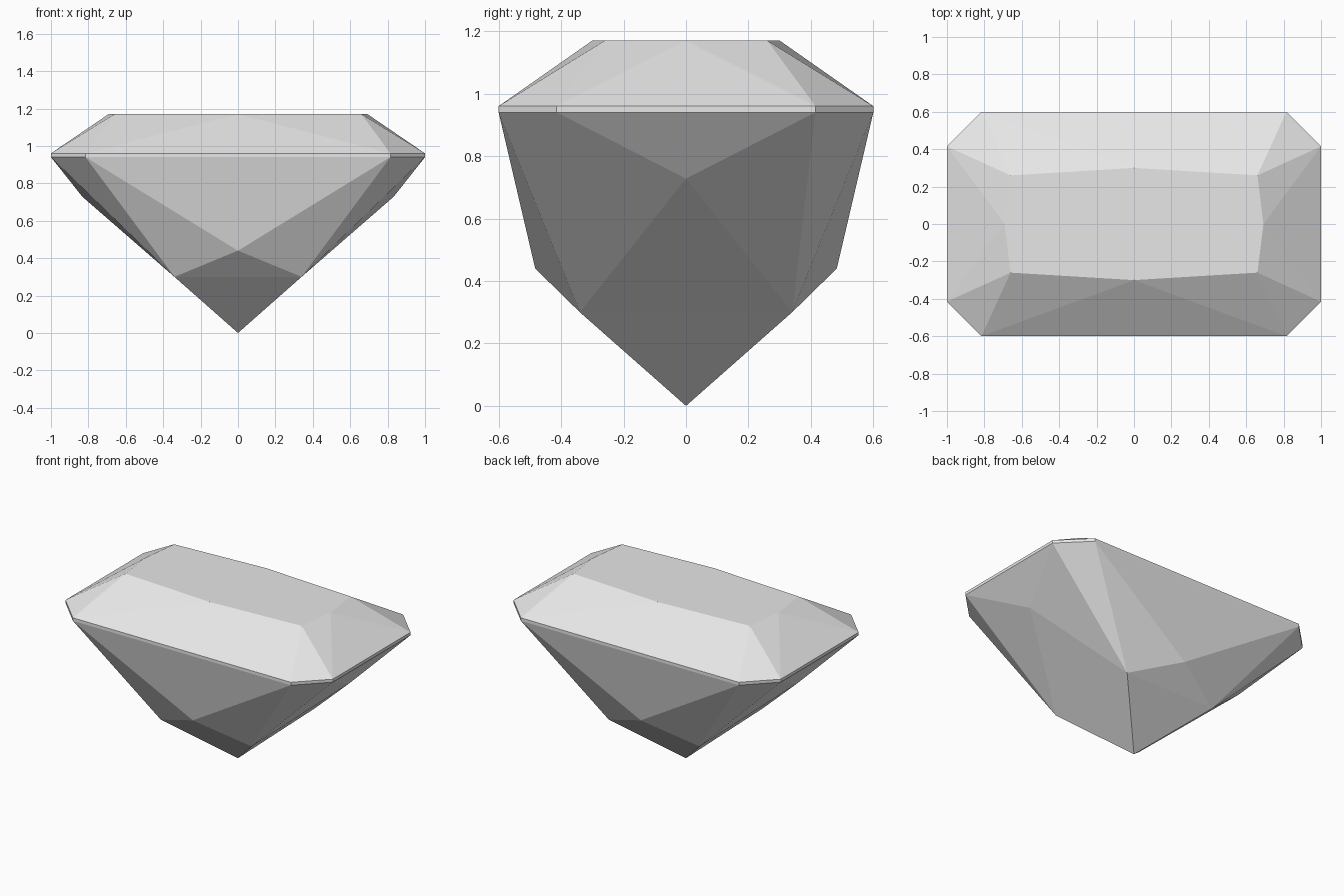
import bpy
import bmesh

cube = bpy.data.objects.get("Cube")
if cube:
    bpy.data.objects.remove(cube, do_unlink=True)

# One uniform stone colour
stone = bpy.data.materials.new("pale grey stone")
stone.use_nodes = True
colour = (0.8, 0.8, 0.8, 1)
stone.diffuse_color = colour
stone.node_tree.nodes["Principled BSDF"].inputs["Base Color"].default_value = colour

bm = bmesh.new()
QUADRANTS = [(1, 1), (-1, 1), (-1, -1), (1, -1)]


def girdle_ring(z):
    """Rectangle with clipped corners, two points per corner."""
    ring = []
    for sx, sy in QUADRANTS:
        pair = [(sx, sy * 0.415, z), (sx * 0.815, sy * 0.6, z)]
        if sx != sy:
            pair.reverse()
        ring += [bm.verts.new(p) for p in pair]
    return ring


def facet_band(ring, corner, long_mid, short_mid):
    """Triangular facets from the girdle to four corner and four middle points."""
    cx, cy, cz = corner
    my, mz = long_mid
    mx, sz = short_mid
    corners = [bm.verts.new((sx * cx, sy * cy, cz)) for sx, sy in QUADRANTS]
    mids = [bm.verts.new(p) for p in
            [(0, my, mz), (-mx, 0, sz), (0, -my, mz), (mx, 0, sz)]]
    for i in range(4):
        a, b, c = ring[2 * i], ring[2 * i + 1], ring[(2 * i + 2) % 8]
        here, after, mid = corners[i], corners[(i + 1) % 4], mids[i]
        for face in [(a, b, here), (b, c, mid), (b, mid, here), (c, after, mid)]:
            bm.faces.new(face)
    return corners, mids


# Girdle: thin upright rim
lower = girdle_ring(0.94)
upper = girdle_ring(0.96)
for i in range(8):
    j = (i + 1) % 8
    bm.faces.new((lower[i], lower[j], upper[j], upper[i]))

# Crown: sloping facets and flat table
corners, mids = facet_band(upper, (0.66, 0.26, 1.17), (0.3, 1.17), (0.692, 1.17))
bm.faces.new([v for pair in zip(corners, mids) for v in pair])

# Pavilion: deep facets running down to the pointed culet
corners, mids = facet_band(lower, (0.34, 0.34, 0.3), (0.483, 0.44), (0.832, 0.728))
culet = bm.verts.new((0, 0, 0))
for i in range(4):
    here, after = corners[i], corners[(i + 1) % 4]
    bm.faces.new((here, mids[i], after))
    bm.faces.new((here, after, culet))

bmesh.ops.recalc_face_normals(bm, faces=bm.faces)
mesh = bpy.data.meshes.new("cut_gemstone")
bm.to_mesh(mesh)
bm.free()
mesh.materials.append(stone)
gem = bpy.data.objects.new("cut_gemstone", mesh)
bpy.context.collection.objects.link(gem)
